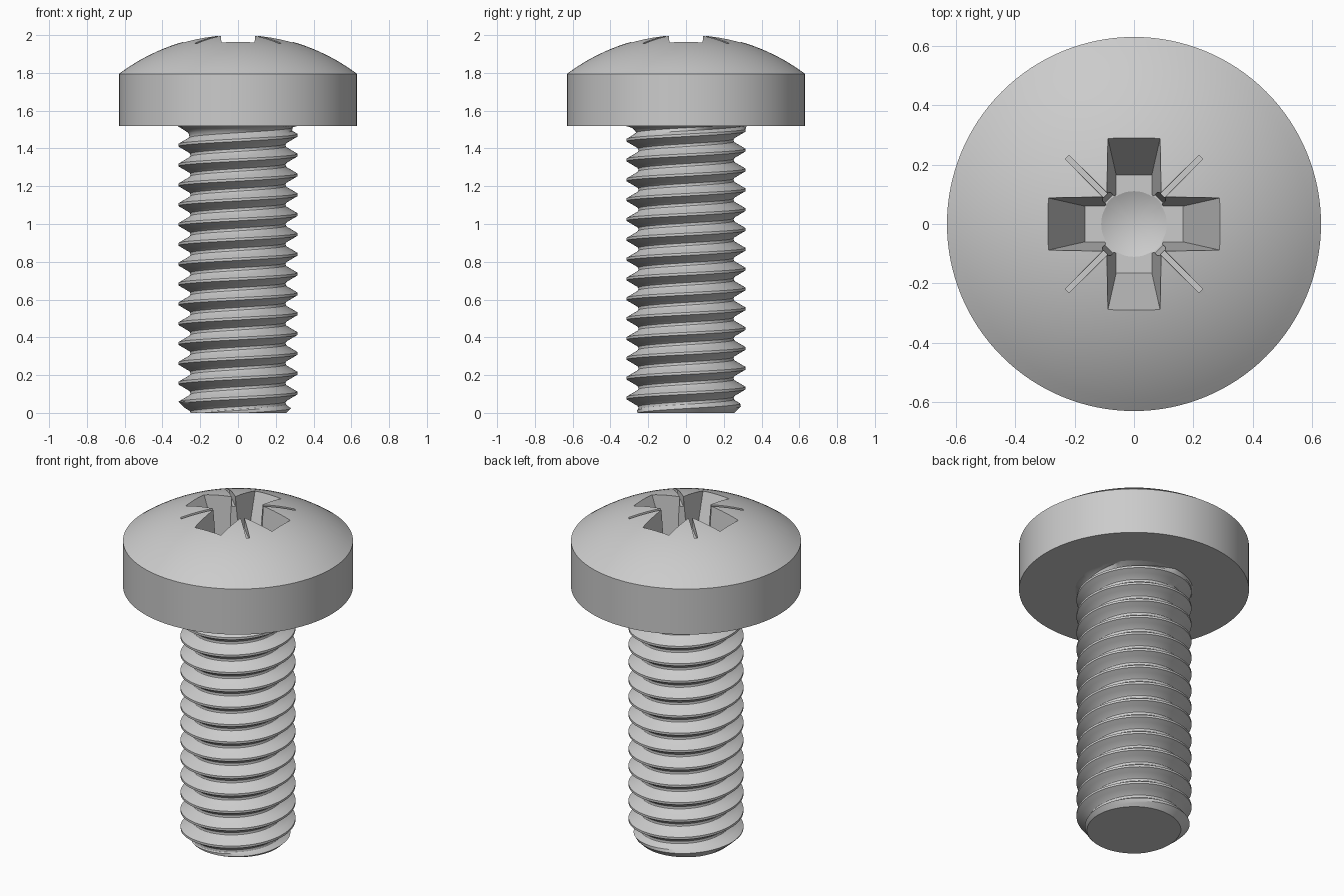
import bpy, bmesh, math
from mathutils import Matrix, Vector

if "Cube" in bpy.data.objects:
    bpy.data.objects.remove(bpy.data.objects["Cube"])

PITCH, MAJOR, NECK_Z = 0.105, 0.315, 1.52


def make_object(name, bm):
    bmesh.ops.recalc_face_normals(bm, faces=bm.faces)
    mesh = bpy.data.meshes.new(name)
    bm.to_mesh(mesh)
    bm.free()
    ob = bpy.data.objects.new(name, mesh)
    bpy.context.collection.objects.link(ob)
    return ob


def activate(ob):
    bpy.ops.object.select_all(action='DESELECT')
    ob.select_set(True)
    bpy.context.view_layer.objects.active = ob


def smooth(ob, angle):
    activate(ob)
    bpy.ops.object.shade_smooth_by_angle(angle=math.radians(angle))


def revolve(name, profile, steps):
    bm = bmesh.new()
    vs = [bm.verts.new((r, 0, z)) for r, z in profile]
    es = [bm.edges.new(p) for p in zip(vs, vs[1:])]
    bmesh.ops.spin(bm, geom=vs + es, cent=(0, 0, 0), axis=(0, 0, 1),
                   angle=2 * math.pi, steps=steps)
    bmesh.ops.remove_doubles(bm, verts=bm.verts, dist=1e-5)
    return make_object(name, bm)


def tapered_box(name, low, high, angle):
    """Each end is (x0, x1, half width, z)."""
    bm = bmesh.new()
    for x0, x1, w, z in (low, high):
        for x, y in ((x0, -w), (x1, -w), (x1, w), (x0, w)):
            bm.verts.new((x, y, z))
    bmesh.ops.convex_hull(bm, input=bm.verts)
    bmesh.ops.dissolve_limit(bm, angle_limit=0.01, verts=bm.verts, edges=bm.edges)
    bmesh.ops.rotate(bm, verts=bm.verts, cent=(0, 0, 0),
                     matrix=Matrix.Rotation(angle, 3, 'Z'))
    return make_object(name, bm)


# Domed pan head
rise, rim = 0.21, 0.63
R = (rim ** 2 + rise ** 2) / (2 * rise)
dome = []
for i in range(17):
    r = rim * (1 - i / 16)
    dome.append((r, 1.795 + rise - R + math.sqrt(R * R - r * r)))
head = revolve("head", [(0, NECK_Z), (rim, NECK_Z)] + dome, 128)

# Cross recess: two tapered bars, a central well, corner notches and tick marks
cutters = []
for k in range(2):
    a = k * math.pi / 2
    cutters.append(tapered_box("cross_cutter", (-0.165, 0.165, 0.06, 1.66),
                               (-0.325, 0.325, 0.096, 2.05), a))
    cutters.append(tapered_box("corner_cutter", (-0.12, 0.12, 0.018, 1.665),
                               (-0.142, 0.142, 0.022, 2.06), a + math.pi / 4))
for k in range(4):
    cutters.append(tapered_box("tick_cutter", (0.05, 0.318, 0.009, 1.938),
                               (0.05, 0.322, 0.011, 2.07), math.pi / 4 + k * math.pi / 2))
cutters.append(revolve("well_cutter", [(0, 1.61), (0.115, 1.662), (0.115, 2.08), (0, 2.08)], 48))

activate(head)
for c in cutters:
    mod = head.modifiers.new("recess", 'BOOLEAN')
    mod.operation, mod.solver, mod.object = 'DIFFERENCE', 'EXACT', c
    bpy.ops.object.modifier_apply(modifier=mod.name)
for c in cutters:
    bpy.data.objects.remove(c)
smooth(head, 20)

# Threaded shank: one thread profile (fraction of pitch, radius) swept as a helix
THREAD = [(0, MAJOR), (0.063, MAJOR), (0.22, 0.287), (0.375, 0.259), (0.43, 0.2535),
          (0.5, 0.252), (0.57, 0.2535), (0.625, 0.259), (0.78, 0.287), (0.937, MAJOR)]


def radius(turn, z):
    f = (z / PITCH - turn) % 1.0
    pts = THREAD + [(1, MAJOR)]
    r = MAJOR
    for (f0, r0), (f1, r1) in zip(pts, pts[1:]):
        if f0 <= f <= f1:
            r = r0 + (r1 - r0) * (f - f0) / (f1 - f0)
            break
    r = min(r, 0.257 + z)                       # chamfered tip
    d = NECK_Z - z
    if d < 0.065:                               # fillet below the head
        r = max(r, 0.322 - math.sqrt(max(0, 0.065 ** 2 - (0.065 - d) ** 2)))
    return r


SEG = 96
bm = bmesh.new()
columns = []
for s in range(SEG + 1):
    turn = s / SEG
    col = []
    for k in range(-2, 16):
        for f, _ in THREAD:
            z = min(max((k + f + turn) * PITCH, 0), NECK_Z)
            r, a = radius(turn, z), turn * 2 * math.pi
            col.append(bm.verts.new((r * math.cos(a), r * math.sin(a), z)))
    columns.append(col)
for c0, c1 in zip(columns, columns[1:]):
    for i in range(len(c0) - 1):
        bm.faces.new((c0[i], c1[i], c1[i + 1], c0[i + 1]))
bmesh.ops.remove_doubles(bm, verts=bm.verts, dist=2e-5)
tip = [e for e in bm.edges if e.is_boundary and all(v.co.z < 1e-4 for v in e.verts)]
bmesh.ops.holes_fill(bm, edges=tip, sides=0)
shank = make_object("threaded_shank", bm)
smooth(shank, 30)
